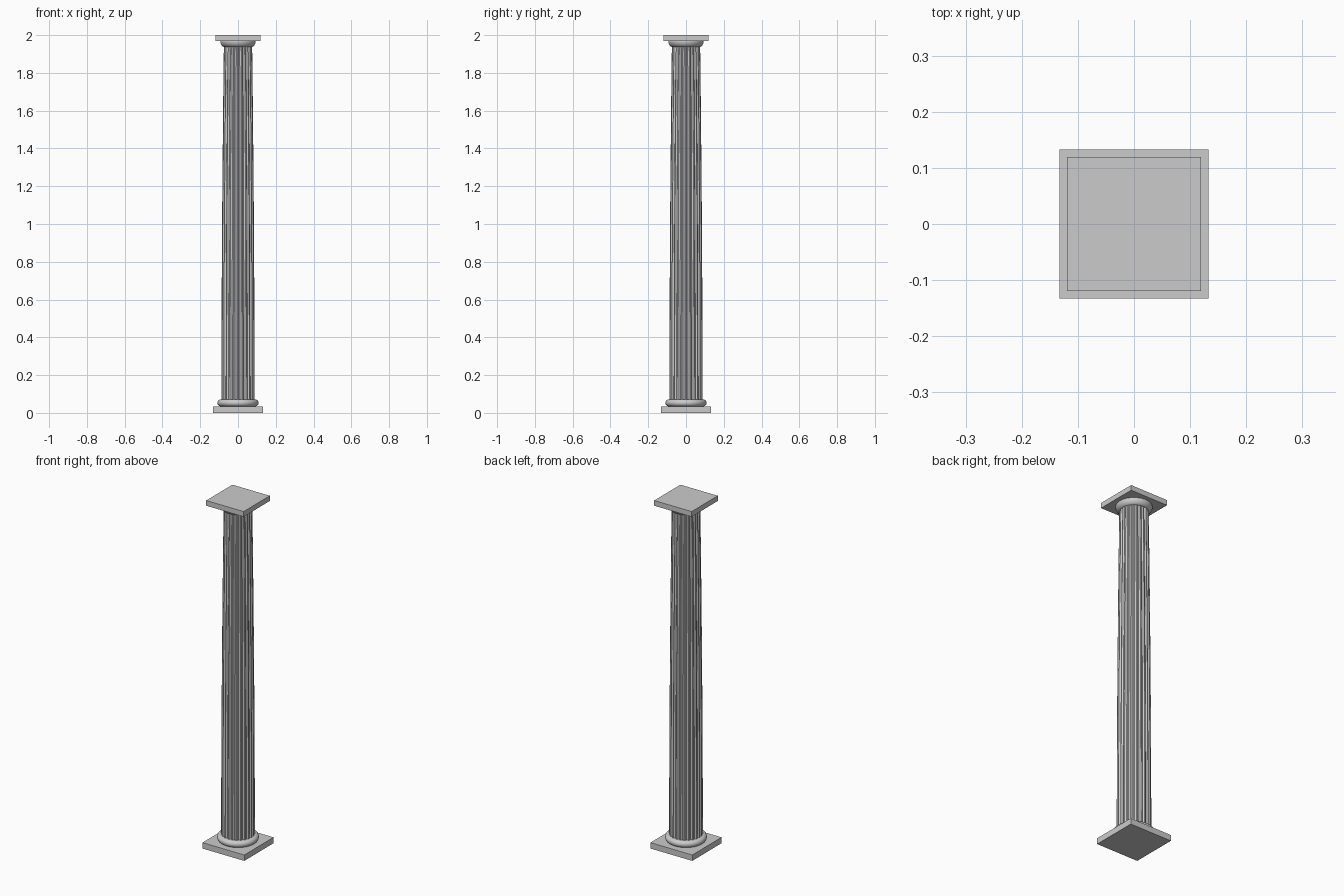
import bpy, bmesh
from math import sin, cos, pi, radians

if "Cube" in bpy.data.objects:
    bpy.data.objects.remove(bpy.data.objects["Cube"])

FLUTES = 24


def finish(name, bm, smooth=True):
    bmesh.ops.recalc_face_normals(bm, faces=bm.faces)
    mesh = bpy.data.meshes.new(name)
    bm.to_mesh(mesh)
    bm.free()
    ob = bpy.data.objects.new(name, mesh)
    bpy.context.collection.objects.link(ob)
    if smooth:
        bpy.ops.object.select_all(action='DESELECT')
        ob.select_set(True)
        bpy.context.view_layer.objects.active = ob
        bpy.ops.object.shade_smooth_by_angle(angle=radians(30))
    return ob


def slab(name, half, z0, z1):
    bm = bmesh.new()
    bmesh.ops.create_cube(bm, size=1)
    bmesh.ops.scale(bm, vec=(2 * half, 2 * half, z1 - z0), verts=bm.verts)
    bmesh.ops.translate(bm, vec=(0, 0, (z0 + z1) / 2), verts=bm.verts)
    return finish(name, bm, False)


def loft(name, section, profile):
    """Stack scaled copies of a unit section [(x, y)] along (radius, z)."""
    bm = bmesh.new()
    rings = [[bm.verts.new((x * r, y * r, z)) for x, y in section]
             for r, z in profile]
    n = len(section)
    for a, b in zip(rings, rings[1:]):
        for i in range(n):
            j = (i + 1) % n
            bm.faces.new((a[i], a[j], b[j], b[i]))
    bm.faces.new(rings[0])
    bm.faces.new(rings[-1])
    return finish(name, bm)


circle = [(cos(2 * pi * i / 64), sin(2 * pi * i / 64)) for i in range(64)]

# Shaft section: concave flutes separated by narrow flat fillets
fluted = []
step = 2 * pi / FLUTES
for k in range(FLUTES):
    for i in range(7):
        t = i / 6
        a = (k + 0.12 + 0.76 * t) * step
        r = 1 - 0.07 * sin(pi * t)
        fluted.append((r * cos(a), r * sin(a)))

# Square plinth and abacus
slab("plinth", 0.133, 0, 0.034)
slab("abacus", 0.119, 1.97, 2.0)

# Rounded base moulding
torus = [(0.09 + 0.019 * cos(a), 0.053 + 0.019 * sin(a))
         for a in [-pi / 2 + pi * i / 12 for i in range(13)]]
loft("base_torus", circle, torus)

# Fluted shaft, straight below and curving inward above
shaft = []
for i in range(17):
    t = i / 16
    shaft.append((0.088 - 0.013 * t ** 1.8, 0.07 + 1.875 * t))
loft("shaft", fluted, shaft)

# Flaring capital moulding
echinus = [(0.075, 1.938), (0.081, 1.941), (0.086, 1.946), (0.090, 1.952),
           (0.093, 1.960), (0.094, 1.966), (0.093, 1.971)]
loft("echinus", circle, echinus)
